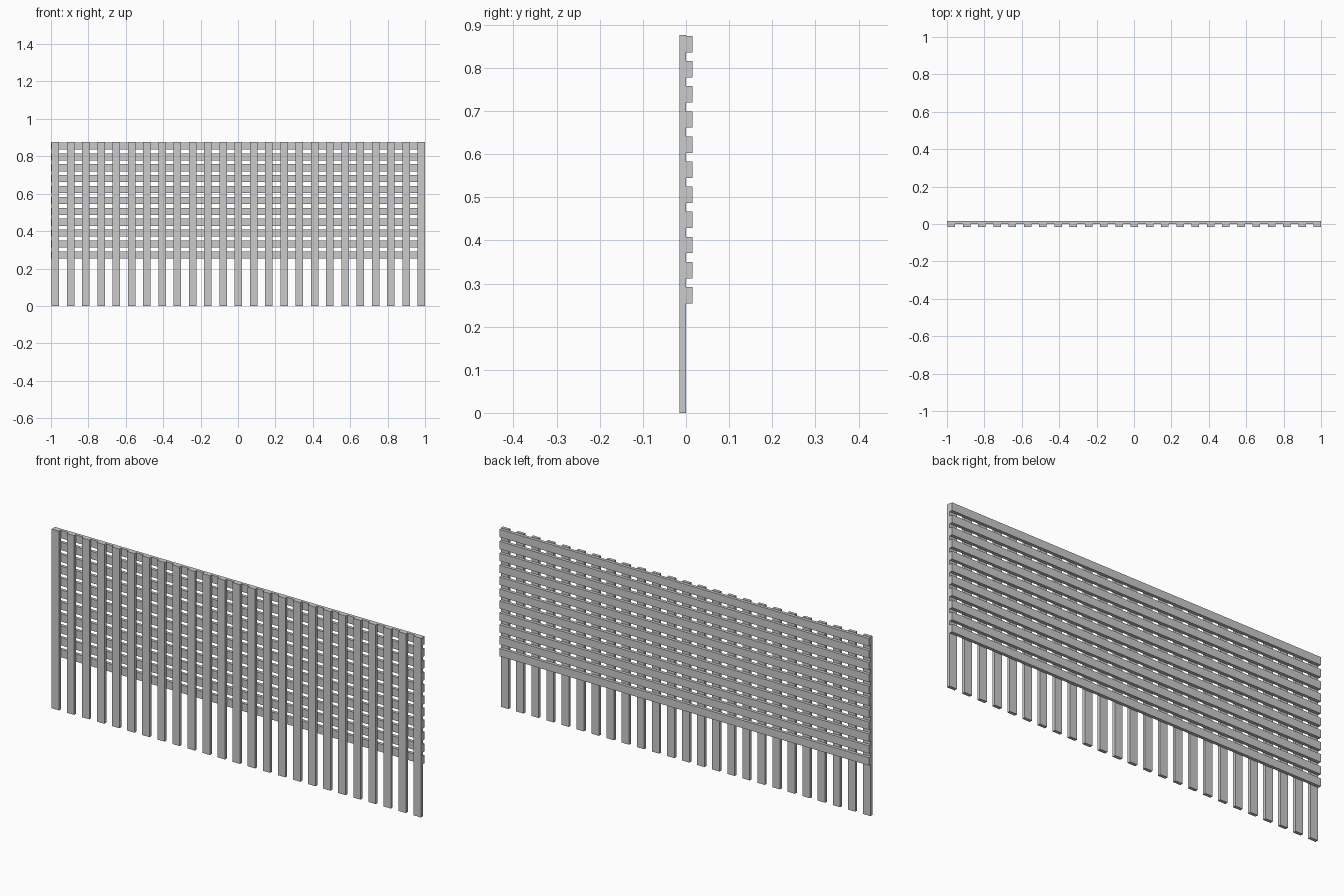
import bpy

if "Cube" in bpy.data.objects:
    bpy.data.objects.remove(bpy.data.objects["Cube"])


def box(name, x0, x1, y0, y1, z0, z1):
    bpy.ops.mesh.primitive_cube_add(
        size=1, location=((x0 + x1) / 2, (y0 + y1) / 2, (z0 + z1) / 2))
    ob = bpy.context.object
    ob.name = name
    ob.scale = (x1 - x0, y1 - y0, z1 - z0)
    bpy.ops.object.transform_apply(location=False, rotation=False, scale=True)
    return ob


T = 0.015        # slat thickness
POSTS, RAILS = 25, 11
POST_W, RAIL_H = 0.04, 0.038
X_START, X_END = -0.997, 1.0
Z_LOW, Z_TOP = 0.254, 0.874

# Upright slats on the front, reaching the ground
pitch = (X_END - X_START - POST_W) / (POSTS - 1)
for i in range(POSTS):
    x = X_START + i * pitch
    box(f"upright_slat_{i + 1}", x, x + POST_W, -T, 0, 0, 0.876)

# Horizontal slats across the back
pitch = (Z_TOP - Z_LOW - RAIL_H) / (RAILS - 1)
for i in range(RAILS):
    z = Z_LOW + i * pitch
    box(f"cross_slat_{i + 1}", -1.0, 0.999, 0, T, z, z + RAIL_H)
